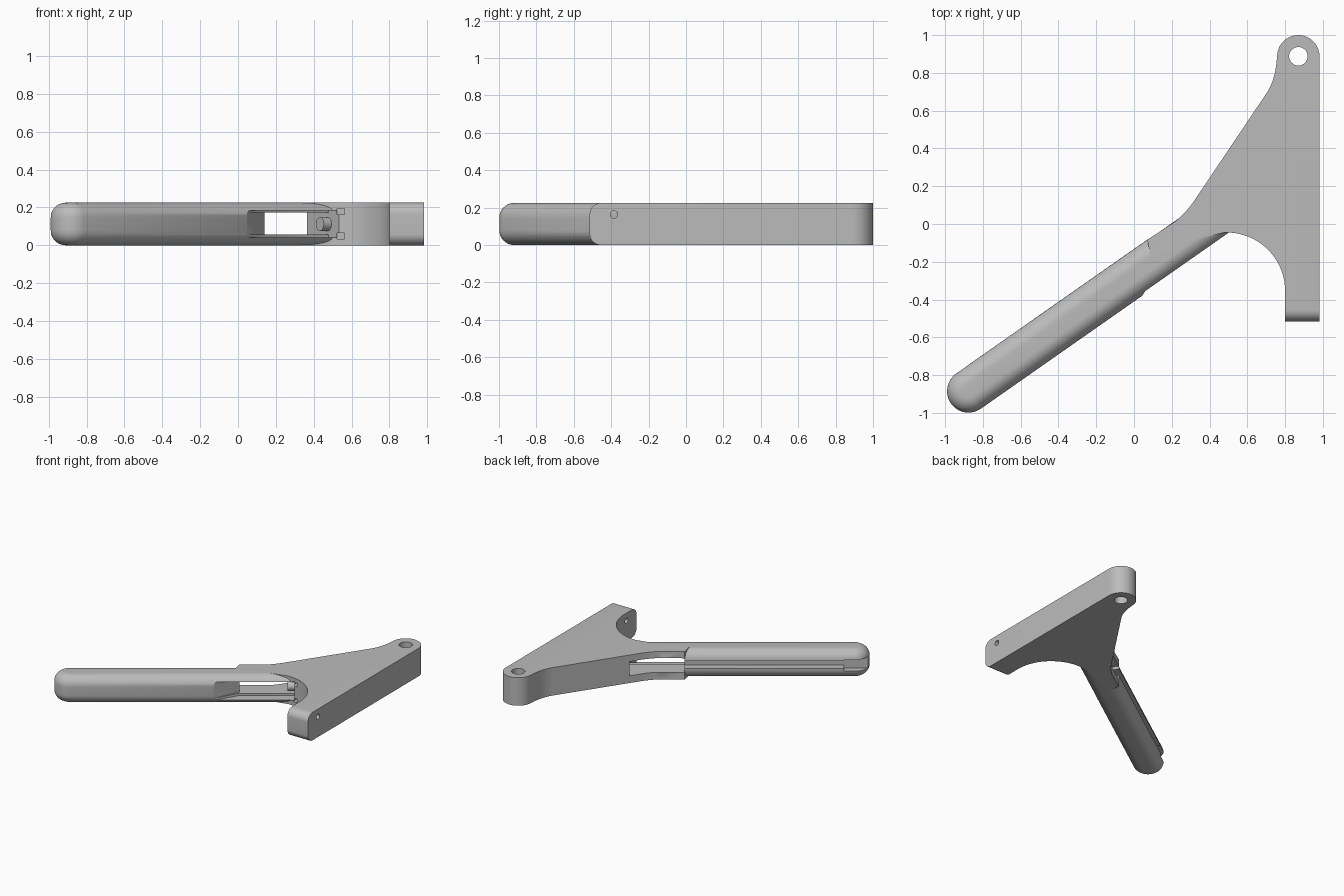
import bpy, bmesh, math
from mathutils import Vector, Matrix

cube = bpy.data.objects.get("Cube")
if cube:
    bpy.data.objects.remove(cube, do_unlink=True)

HEIGHT = 0.225
ANGLE = math.radians(35)
GRIP_V, GRIP_END, GRIP_R, FILLET = -0.222, -1.225, 0.114, 0.08

grey = bpy.data.materials.new("plain grey")
grey.use_nodes = True
colour = (0.5, 0.5, 0.5, 1)
grey.diffuse_color = colour
grey.node_tree.nodes["Principled BSDF"].inputs["Base Color"].default_value = colour


def grip(u, v):
    """Point given along and across the handle."""
    c, s = math.cos(ANGLE), math.sin(ANGLE)
    return (u * c - v * s, u * s + v * c)


def arc(cx, cy, r, start, end, n=24):
    angles = [math.radians(start + (end - start) * i / n) for i in range(n + 1)]
    return [(cx + r * math.cos(a), cy + r * math.sin(a)) for a in angles]


def bend(a, b, c, n=10):
    """Smooth curve from a to c, pulled towards b."""
    a, b, c = Vector(a), Vector(b), Vector(c)
    return [tuple(a * (1 - t) ** 2 + b * 2 * t * (1 - t) + c * t * t)
            for t in [i / n for i in range(n + 1)]]


def loft(name, rings):
    """Closed solid through a stack of (outline, z) rings."""
    bm = bmesh.new()
    loops = [[bm.verts.new((x, y, z)) for x, y in pts] for pts, z in rings]
    bm.faces.new(loops[0])
    bm.faces.new(loops[-1])
    n = len(loops[0])
    for low, high in zip(loops, loops[1:]):
        for i in range(n):
            j = (i + 1) % n
            bm.faces.new((low[i], low[j], high[j], high[i]))
    bmesh.ops.recalc_face_normals(bm, faces=bm.faces)
    return finish(name, bm)


def finish(name, bm):
    mesh = bpy.data.meshes.new(name)
    bm.to_mesh(mesh)
    bm.free()
    mesh.materials.append(grey)
    obj = bpy.data.objects.new(name, mesh)
    bpy.context.collection.objects.link(obj)
    return obj


def prism(name, pts, z0, z1):
    return loft(name, [(pts, z0), (pts, z1)])


def grip_prism(name, pts, z0, z1):
    return prism(name, [grip(u, v) for u, v in pts], z0, z1)


def bore(name, centre, axis, r, length):
    bm = bmesh.new()
    turn = Vector(axis).to_track_quat('Z', 'Y').to_matrix().to_4x4()
    bmesh.ops.create_cone(bm, cap_ends=True, segments=40, radius1=r, radius2=r,
                          depth=length, matrix=Matrix.Translation(centre) @ turn)
    return finish(name, bm)


def combine(base, other, operation):
    mod = base.modifiers.new("combine", 'BOOLEAN')
    mod.operation, mod.object, mod.solver = operation, other, 'EXACT'
    bpy.context.view_layer.objects.active = base
    bpy.ops.object.modifier_apply(modifier=mod.name)
    bpy.data.objects.remove(other, do_unlink=True)


# Flat bracket plate with a rounded lug and a concave inner corner
outline = ([(0.8, -0.515), (0.982, -0.515)]
           + arc(0.87, 0.888, 0.112, 0, 172)
           + bend((0.755, 0.86), (0.745, 0.755), (0.7, 0.69))
           + bend((0.33, 0.14), (0.265, 0.04), (0.19, -0.005))
           + [grip(0.01, -0.109), grip(-0.03, -0.2), grip(0.2, -0.245)]
           + arc(0.49, -0.355, 0.31, 92, 0))
body = prism("handle_bracket", outline, 0, HEIGHT)
bm = bmesh.new()
bm.from_mesh(body.data)
tip = [e for e in bm.edges if all(v.co.y < -0.51 for v in e.verts)
       and abs(e.verts[0].co.z - e.verts[1].co.z) < 0.01]
bmesh.ops.bevel(bm, geom=tip, offset=0.06, segments=10, profile=0.5, affect='EDGES')
bm.to_mesh(body.data)
bm.free()

# Rounded handle, lofted from inset outlines
rings = []
for side in (-1, 1):
    for i in range(11):
        a = math.radians(9 * (10 - i if side < 0 else i))
        r = GRIP_R - FILLET * (1 - math.cos(a))
        z = HEIGHT / 2 + side * (HEIGHT / 2 - FILLET + FILLET * math.sin(a))
        pts = arc(GRIP_END, GRIP_V, r, 90, 270, 32)
        pts += [(0.45, GRIP_V - r), (0.45, GRIP_V + r)]
        rings.append(([grip(u, v) for u, v in pts], z))
combine(body, loft("handle", rings), 'UNION')

# Window through the handle root, wider at its front, with a slanted end
window = [(0.01, 0.2), (0.01, -0.23), (-0.19, -0.342), (-0.19, -0.45),
          (0.41, -0.45), (0.41, 0.2)]
mouth = [(0.01, -0.25), (-0.175, -0.334), (-0.175, -0.45), (0.41, -0.45), (0.41, -0.25)]
# Groove along the back of the handle, wider near its end
groove = [(-1.5, -0.168), (0.05, -0.168), (0.05, -0.05), (-1.5, -0.05)]
notch = [(-1.5, -0.168), (-1.15, -0.168), (-1.15, -0.05), (-1.5, -0.05)]
lug_hole = bore("lug_hole", (0.87, 0.888, 0.1), (0, 0, 1), 0.049, 1)
cross_hole = bore("cross_hole", (0.9, -0.385, 0.163), (1, 0, 0), 0.02, 0.5)
pivot = bore("pivot_hole", (*grip(0.42, -0.24), 0.112), (*grip(1, 0), 0), 0.036, 0.12)
cutters = [grip_prism("window", window, 0.058, 0.172),
           grip_prism("window_mouth", mouth, 0.04, 0.185),
           grip_prism("groove", groove, 0.09, 0.15),
           grip_prism("end_notch", notch, 0.068, 0.158),
           lug_hole, cross_hole, pivot]
for z in (0.05, 0.178):
    slot = [(0.522, -0.1), (0.562, -0.1), (0.562, 0.0), (0.522, 0.0)]
    cutters.append(prism("pin_slot", slot, z - 0.016, z + 0.016))
for cutter in cutters:
    combine(body, cutter, 'DIFFERENCE')

bpy.ops.object.select_all(action='DESELECT')
body.select_set(True)
bpy.context.view_layer.objects.active = body
bpy.ops.object.shade_smooth_by_angle(angle=math.radians(30))
